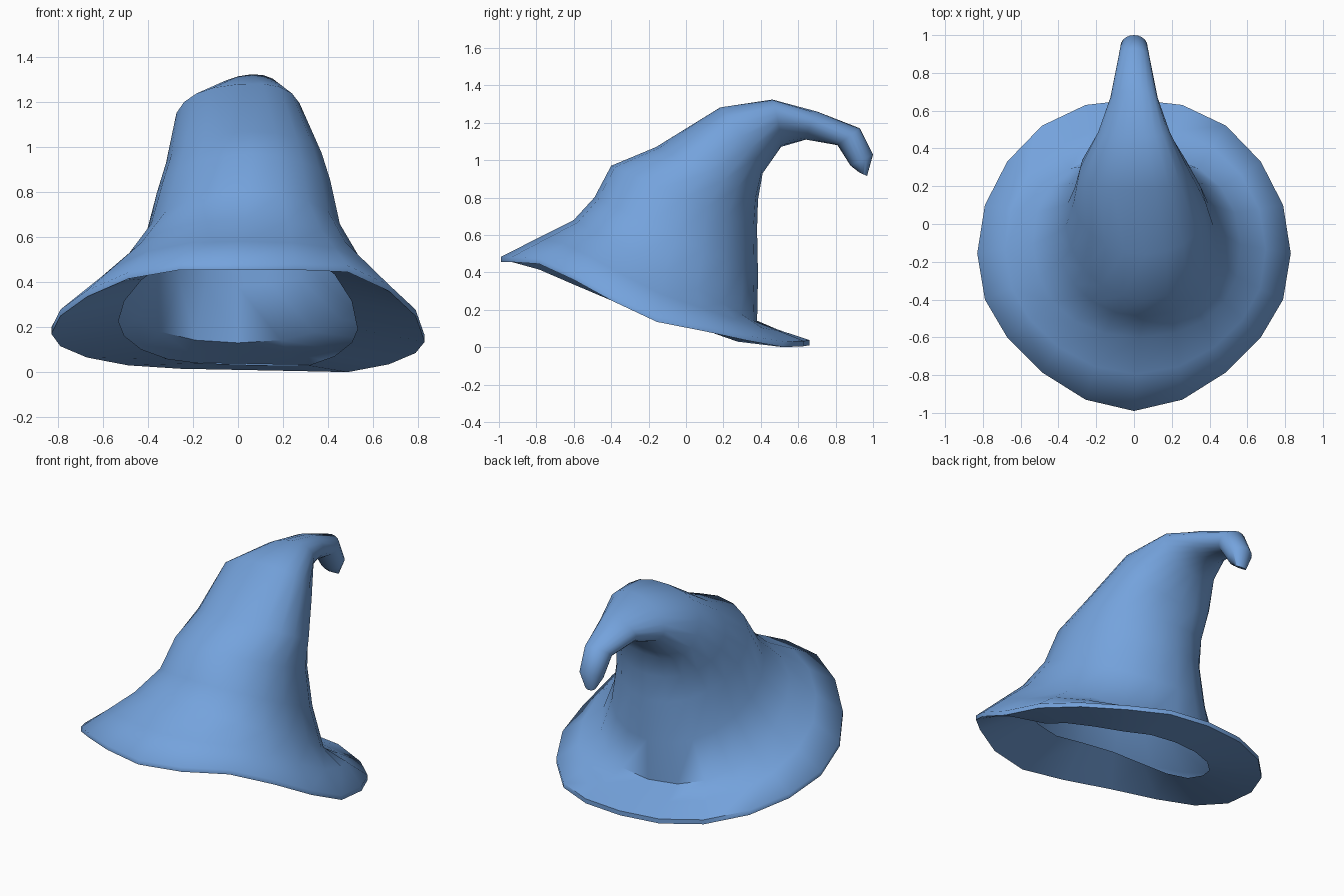
import bpy, bmesh
from math import sin, cos, tau, copysign
from mathutils import Vector

if "Cube" in bpy.data.objects:
    bpy.data.objects.remove(bpy.data.objects["Cube"])

N = 20


def ring(front, back, half_w, power=1.0, roll=0.0, skew=0.0):
    # Squarish ellipse between a front and a back point (y, z), rolled sideways
    f, b = Vector((skew, *front)), Vector((0, *back))
    mid, arm = (f + b) / 2, (f - b) / 2
    sp = lambda v: copysign(abs(v) ** power, v)
    pts = []
    for k in range(N):
        x = half_w * sp(sin(tau * k / N))
        pts.append(mid + arm * sp(cos(tau * k / N)) + Vector((x, 0, roll * x)))
    return pts


# Wavy brim edge: depth and heights from front to back, right and left
edge_y = [-.99, -.93, -.785, -.60, -.40, -.155, .10, .33, .52, .63, .66]
right_z = [.455, .455, .445, .36, .25, .135, .085, .035, .0, .005, .01]
left_z = [.455, .455, .415, .335, .25, .17, .115, .065, .03, .015, .01]
edge_low = []
for k in range(N):
    i, z = (k, right_z[k]) if k <= 10 else (N - k, left_z[N - k])
    edge_low.append(Vector((.83 * sin(tau * k / N), edge_y[i], z)))
edge_top = [p + Vector((0, 0, .028)) for p in edge_low]

# Crown rings following the bent cone: front point, back point, half width
crown = [ring(*r) for r in [
    ((-.60, .68), (.38, .13), .55, .9, 0, .03),
    ((-.49, .80), (.385, .38), .44, .95, 0, .05),
    ((-.40, .97), (.38, .63), .39, 1, 0, .06),
    ((-.16, 1.07), (.385, .79), .35, 1, 0, .06),
    ((.18, 1.28), (.41, .93), .285, .8, .08),
    ((.46, 1.315), (.51, 1.08), .19, 1, .25),
    ((.70, 1.26), (.64, 1.11), .125, 1, .1),
    ((.93, 1.17), (.81, 1.08), .085),
    ((1.0, 1.03), (.88, .97), .072),
    ((.968, .915), (.925, .935), .035),
]]
mid_brim = [a.lerp(b, .5) for a, b in zip(edge_top, crown[0])]

# Brim underside, running in to the open mouth of the hollow crown
mouth = [Vector((p.x * .64, -.155 + (p.y + .155) * .64, p.z + .05 - .04 * p.y))
         for p in edge_low]

# Loft the open cloth sheet
loops = [mouth, edge_low, edge_top, mid_brim] + crown
bm = bmesh.new()
rows = [[bm.verts.new(p) for p in loop] for loop in loops]
for lo, hi in zip(rows, rows[1:]):
    for k in range(N):
        j = (k + 1) % N
        bm.faces.new((lo[k], lo[j], hi[j], hi[k]))
bm.faces.new(rows[-1])
mesh = bpy.data.meshes.new("pointed_hat")
bm.to_mesh(mesh)
bm.free()

# Blue cloth
cloth = bpy.data.materials.new("blue_cloth")
cloth.diffuse_color = (.176, .365, .72, 1)
cloth.use_nodes = True
cloth.node_tree.nodes["Principled BSDF"].inputs["Base Color"].default_value = cloth.diffuse_color
mesh.materials.append(cloth)

hat = bpy.data.objects.new("pointed_hat", mesh)
bpy.context.collection.objects.link(hat)
bpy.context.view_layer.objects.active = hat
hat.select_set(True)
bpy.ops.object.shade_smooth_by_angle(angle=1.1)
